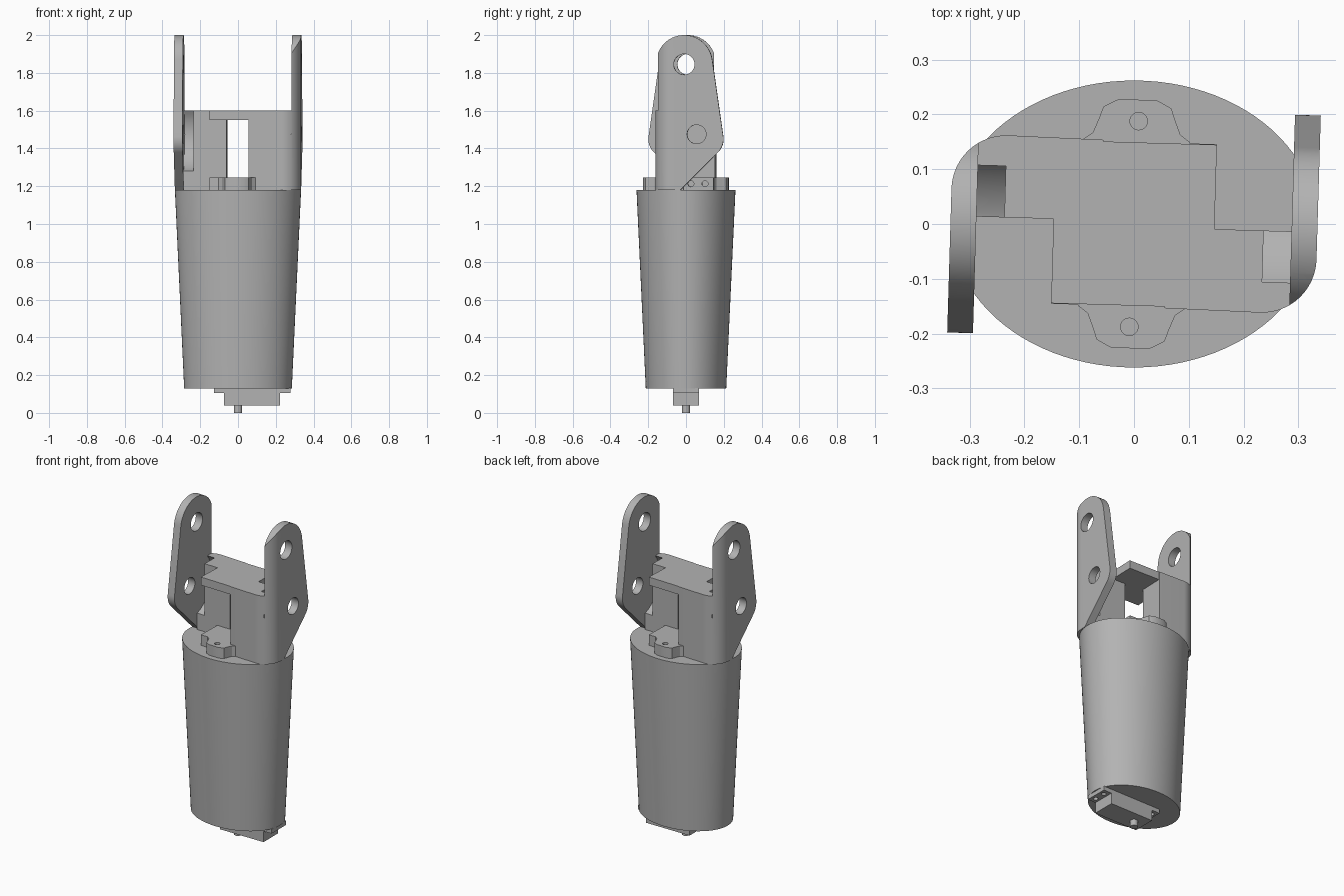
import bpy, bmesh, math
from mathutils import Matrix, Vector

if "Cube" in bpy.data.objects:
    bpy.data.objects.remove(bpy.data.objects["Cube"])

grey = bpy.data.materials.new("plain_grey")
grey.use_nodes = True
COLOUR = (0.45, 0.45, 0.45, 1)
grey.diffuse_color = COLOUR
grey.node_tree.nodes["Principled BSDF"].inputs["Base Color"].default_value = COLOUR

TWIST = Matrix.Rotation(math.radians(-1.7), 4, 'Z')
HALF_TURN = Matrix.Rotation(math.pi, 4, 'Z')


def arc(cx, cy, r, start, end, n=16):
    angles = [math.radians(start + (end - start) * i / n) for i in range(n + 1)]
    return [(cx + r * math.cos(a), cy + r * math.sin(a)) for a in angles]


def finish(name, bm):
    bmesh.ops.recalc_face_normals(bm, faces=bm.faces)
    mesh = bpy.data.meshes.new(name)
    bm.to_mesh(mesh)
    bm.free()
    mesh.materials.append(grey)
    obj = bpy.data.objects.new(name, mesh)
    bpy.context.collection.objects.link(obj)
    return obj


def prism(name, outline, lo, hi, axis='Z'):
    """Extrude an outline along Z (x, y points) or along X (y, z points)."""
    bm = bmesh.new()
    place = (lambda p, h: (p[0], p[1], h)) if axis == 'Z' else (lambda p, h: (h, p[0], p[1]))
    low = [bm.verts.new(place(p, lo)) for p in outline]
    high = [bm.verts.new(place(p, hi)) for p in outline]
    bm.faces.new(low)
    bm.faces.new(high)
    n = len(outline)
    for i in range(n):
        j = (i + 1) % n
        bm.faces.new((low[i], low[j], high[j], high[i]))
    return finish(name, bm)


def box(name, x0, x1, y0, y1, z0, z1):
    return prism(name, [(x0, y0), (x1, y0), (x1, y1), (x0, y1)], z0, z1)


def rod(name, a, b, r, lo, hi, axis='Z', n=32):
    return prism(name, arc(a, b, r, 0, 360, n)[:-1], lo, hi, axis)


def combine(obj, tool, operation='DIFFERENCE'):
    mod = obj.modifiers.new("shape", 'BOOLEAN')
    mod.operation, mod.solver, mod.object = operation, 'EXACT', tool
    bpy.context.view_layer.objects.active = obj
    bpy.ops.object.modifier_apply(modifier=mod.name)
    bpy.data.objects.remove(tool)


def smooth(obj):
    bpy.ops.object.select_all(action='DESELECT')
    obj.select_set(True)
    bpy.context.view_layer.objects.active = obj
    bpy.ops.object.shade_smooth_by_angle(angle=math.radians(30))


def opposite_pair(obj, left_name, right_name):
    """Twist a part into place and add its half-turn twin."""
    twin = bpy.data.objects.new(right_name, obj.data.copy())
    bpy.context.collection.objects.link(twin)
    obj.name = left_name
    obj.data.transform(TWIST)
    twin.data.transform(TWIST @ HALF_TURN)
    smooth(obj)
    smooth(twin)


# Tapered oval housing
bm = bmesh.new()
rings = []
for z, rx, ry in ((0.13, 0.285, 0.213), (1.18, 0.334, 0.262)):
    rings.append([bm.verts.new((rx * x, ry * y, z)) for x, y in arc(0, 0, 1, 0, 360, 96)[:-1]])
    bm.faces.new(rings[-1])
bmesh.ops.bridge_loops(bm, edges=[e for e in bm.edges])
smooth(finish("tapered_housing", bm))

DECK, PLATE, ROOF, TOP = 1.18, 1.245, 1.6, 2.0
PIVOT = (0.066, 1.475)
CORNER = arc(0.235, -0.055, 0.1, -90, 0)

# Tall side ears with a pivot hole, a lower hole and one rounded vertical edge
side = arc(0, 1.85, 0.15, 180, 8, 24) + arc(0.108, 1.45, 0.1, 8, -45) + [(-0.02, DECK), (-0.155, DECK)]
ear = prism("ear", side, 0.288, 0.336, 'X')
combine(ear, prism("rounding", [(0.2, -0.155)] + CORNER + [(0.335, 0.3), (0.2, 0.3)], 1.1, 2.1), 'INTERSECT')
for (y, z), r in (((0, 1.845), 0.055), (PIVOT, 0.05)):
    combine(ear, rod("hole", y, z, r, 0.2, 0.4, 'X'))
opposite_pair(ear, "left_ear", "right_ear")

# Pillars joining the ears to the roof, with round clearance pockets
pillar = prism("pillar", [(0.06, -0.152), (0.235, -0.155)] + [p for p in CORNER if p[0] < 0.288]
               + [(0.288, -0.14), (0.288, -0.005), (0.06, -0.005)], DECK, ROOF)
combine(pillar, rod("pocket", PIVOT[0], PIVOT[1], 0.207, 0.237, 0.3, 'X', 48))
opposite_pair(pillar, "left_pillar", "right_pillar")

# Roof over the window
roof = box("roof", -0.147, 0.147, -0.149, 0.149, 1.55, ROOF)
roof.data.transform(TWIST)

# Base plate with small screw holes in its ends
plate = box("base_plate", -0.147, 0.147, -0.15, 0.15, DECK - 0.01, PLATE)
for end in (-1, 1):
    for y in (0.03, 0.105):
        x = sorted((end * 0.1, end * 0.2))
        combine(plate, rod("screw_hole", end * y, 1.213, 0.016, x[0], x[1], 'X', 16))
plate.data.transform(TWIST)

# Screw lugs in front and behind
half = [(0.1, -0.14), (0.098, -0.152), (0.08, -0.165), (0.07, -0.19), (0.062, -0.213), (0.035, -0.227)]
lug = prism("lug", half + [(-x, y) for x, y in reversed(half)], DECK, PLATE)
combine(lug, rod("screw_hole", -0.003, -0.188, 0.016, 1.2, 1.3, n=20))
opposite_pair(lug, "front_lug", "back_lug")

# Motor below: body, mounting flange with holes, output shaft
box("motor_body", -0.073, 0.223, -0.07, 0.07, 0.038, 0.135)
flange = box("motor_flange", -0.127, 0.278, -0.07, 0.07, 0.105, 0.132)
for x in (-0.1, 0.25):
    for y in (-0.035, 0.035):
        combine(flange, rod("flange_hole", x, y, 0.014, 0.09, 0.128, n=16))
smooth(rod("output_shaft", 0, 0, 0.022, 0, 0.05))
